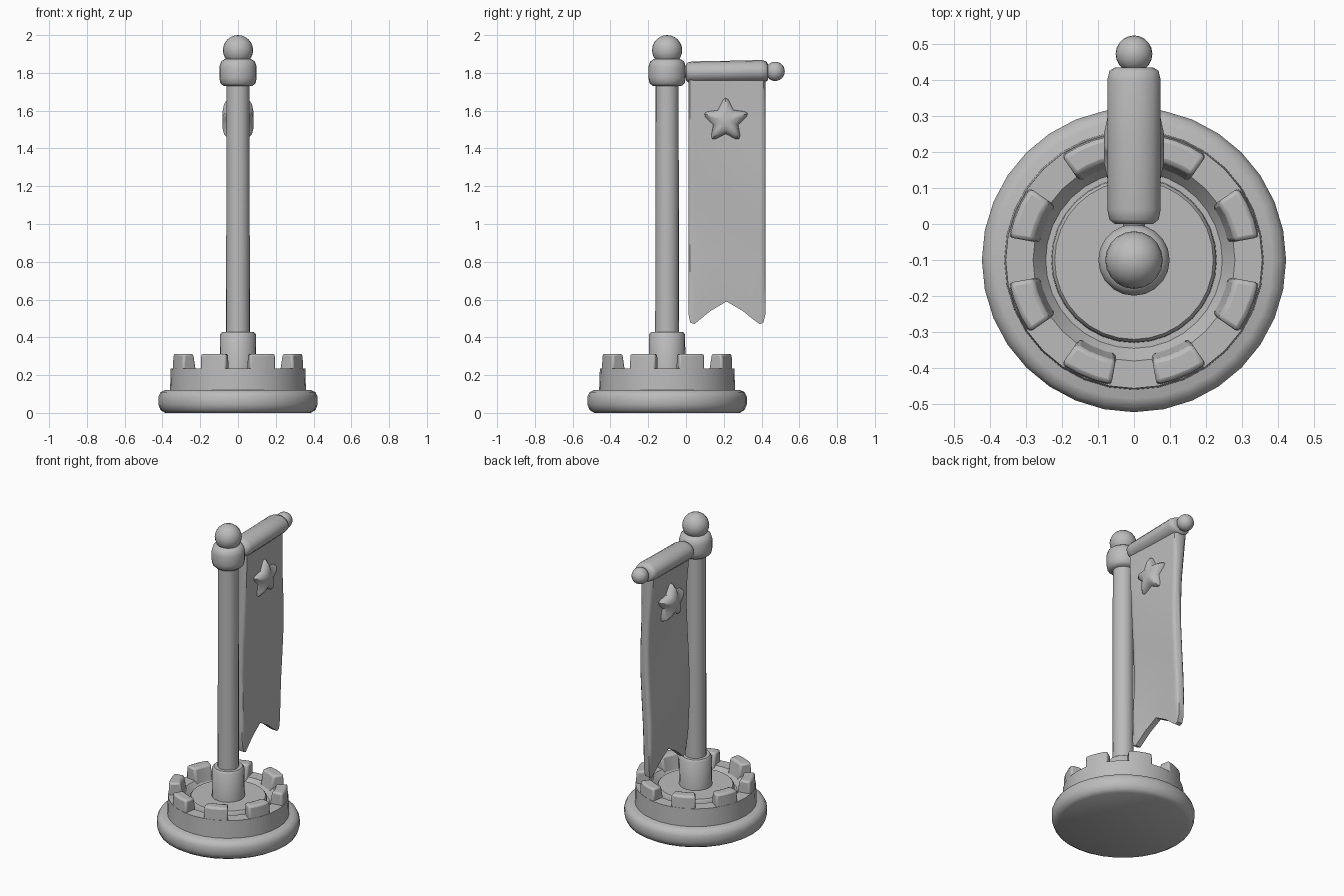
import bpy, bmesh, math

if "Cube" in bpy.data.objects:
    bpy.data.objects.remove(bpy.data.objects["Cube"])

CY = -0.1  # pole and base axis

stone = bpy.data.materials.new("plain grey")
stone.diffuse_color = (0.5, 0.5, 0.5, 1)
stone.use_nodes = True
stone.node_tree.nodes["Principled BSDF"].inputs["Base Color"].default_value = stone.diffuse_color


def finish(name, bm, angle=40, bevel=0.0):
    bmesh.ops.recalc_face_normals(bm, faces=bm.faces[:])
    me = bpy.data.meshes.new(name)
    bm.to_mesh(me)
    bm.free()
    ob = bpy.data.objects.new(name, me)
    bpy.context.collection.objects.link(ob)
    me.materials.append(stone)
    if bevel:
        mod = ob.modifiers.new("soft edges", "BEVEL")
        mod.width, mod.segments, mod.limit_method = bevel, 2, "ANGLE"
    bpy.ops.object.select_all(action="DESELECT")
    ob.select_set(True)
    bpy.context.view_layer.objects.active = ob
    bpy.ops.object.shade_smooth_by_angle(angle=math.radians(angle))
    return ob


def lathe(name, profile, sides=32, angle=40):
    """Revolve (radius, z) points around the pole axis."""
    bm = bmesh.new()
    rings = []
    for r, z in profile:
        if r == 0:
            rings.append([bm.verts.new((0, CY, z))])
        else:
            rings.append([bm.verts.new((r * math.cos(a), CY + r * math.sin(a), z))
                          for a in (math.tau * i / sides for i in range(sides))])
    for a, b in zip(rings, rings[1:]):
        for i in range(sides):
            j = (i + 1) % sides
            quad = [a[i % len(a)], a[j % len(a)], b[j % len(b)], b[i % len(b)]]
            bm.faces.new(list(dict.fromkeys(quad)))
    return finish(name, bm, angle)


def loft(bm, rings):
    """Skin a list of equal point rings and cap both ends."""
    vs = [[bm.verts.new(p) for p in ring] for ring in rings]
    n = len(vs[0])
    for a, b in zip(vs, vs[1:]):
        for i in range(n):
            j = (i + 1) % n
            bm.faces.new((a[i], a[j], b[j], b[i]))
    bm.faces.new(vs[0])
    bm.faces.new(vs[-1])


def ball(name, centre, radius):
    bm = bmesh.new()
    bmesh.ops.create_uvsphere(bm, u_segments=20, v_segments=12, radius=radius)
    bmesh.ops.translate(bm, verts=bm.verts[:], vec=centre)
    finish(name, bm, 60)


# Round plinth, castle wall and raised inner floor
lathe("plinth", [(0, 0), (.385, 0), (.41, .015), (.422, .045), (.422, .085),
                 (.41, .11), (.385, .122), (0, .122)], angle=50)
lathe("castle_wall", [(0, .115), (.36, .115), (.356, .236), (.28, .236),
                      (.245, .19), (0, .19)])
lathe("inner_floor", [(0, .18), (.23, .18), (.228, .225), (.22, .235), (0, .235)])

# Eight battlements
bm = bmesh.new()
for k in range(8):
    mid = math.radians(22.5 + 45 * k)
    rings = []
    for z, r0, r1 in ((.2, .262, .355), (.313, .283, .35)):
        spread = [mid + math.radians(d) for d in (-12.2, -4, 4, 12.2)]
        pts = [(r1, a) for a in spread] + [(r0, a) for a in reversed(spread)]
        rings.append([(r * math.cos(a), CY + r * math.sin(a), z) for r, a in pts])
    loft(bm, rings)
finish("battlements", bm, 35, .012)

# Pole with its socket, top collar and knob
lathe("pole_socket", [(0, .22), (.098, .22), (.095, .415), (.085, .428), (0, .428)], 20)
lathe("pole", [(0, .4), (.063, .4), (.061, 1.76), (0, 1.76)], 20)
lathe("pole_collar", [(0, 1.73), (.075, 1.73), (.093, 1.745), (.099, 1.775), (.099, 1.83),
                      (.09, 1.86), (.07, 1.873), (0, 1.873)], 20, 50)
ball("top_knob", (0, CY, 1.92), .08)

# Crossbar and its end knob
bm = bmesh.new()
loft(bm, [[(.03 * math.cos(t), y, 1.808 + .03 * math.sin(t))
           for t in (math.tau * i / 12 for i in range(12))] for y in (-.08, .46)])
finish("crossbar", bm)
ball("crossbar_knob", (0, .472, 1.808), .051)

# Cloth sleeve wrapped over the crossbar
bm = bmesh.new()
loft(bm, [[(.074 * s * math.cos(t), y, 1.803 + dz + .058 * s * math.sin(t))
           for t in (math.tau * i / 16 for i in range(16))]
          for y, s, dz in ((.0, .72, 0), (.012, .92, 0), (.04, 1, 0), (.22, 1, .003),
                           (.4, 1, .007), (.425, .92, .005), (.434, .72, 0))])
finish("banner_sleeve", bm, 60)

# Hanging cloth: lofted across its width, with a swallowtail lower edge and a gentle wave
bm = bmesh.new()
rings = []
for y, low in ((.012, .53), (.022, .478), (.045, .47), (.075, .495), (.13, .54), (.215, .59),
               (.30, .54), (.355, .495), (.39, .47), (.41, .478), (.422, .53)):
    edge = y < .02 or y > .415
    front, back = [], []
    for i in range(9):
        z = 1.79 + (low - 1.79) * i / 8
        wave = .012 * math.sin(z * 5 + y * 4)
        half = .045 if i == 0 else .036 if i == 1 else .03
        if edge or i == 8:
            half *= .6
        front.append((wave + half, y, z))
        back.append((wave - half, y, z))
    rings.append(front + back[::-1])
loft(bm, rings)
finish("banner_cloth", bm, 50)

# Puffed star showing on both faces of the cloth
bm = bmesh.new()
rings = []
for x, s in ((-.083, .35), (-.074, .7), (-.055, .92), (-.03, 1),
             (.03, 1), (.055, .92), (.074, .7), (.083, .35)):
    ring = []
    for k in range(5):
        a = math.pi / 2 + math.tau * k / 5
        for d, r in ((-.13, .115), (0, .125), (.13, .115), (math.pi / 5, .072)):
            ring.append((x, .21 + s * r * math.cos(a + d), 1.547 + s * r * math.sin(a + d)))
    rings.append(ring)
loft(bm, rings)
finish("star_emblem", bm, 45)
